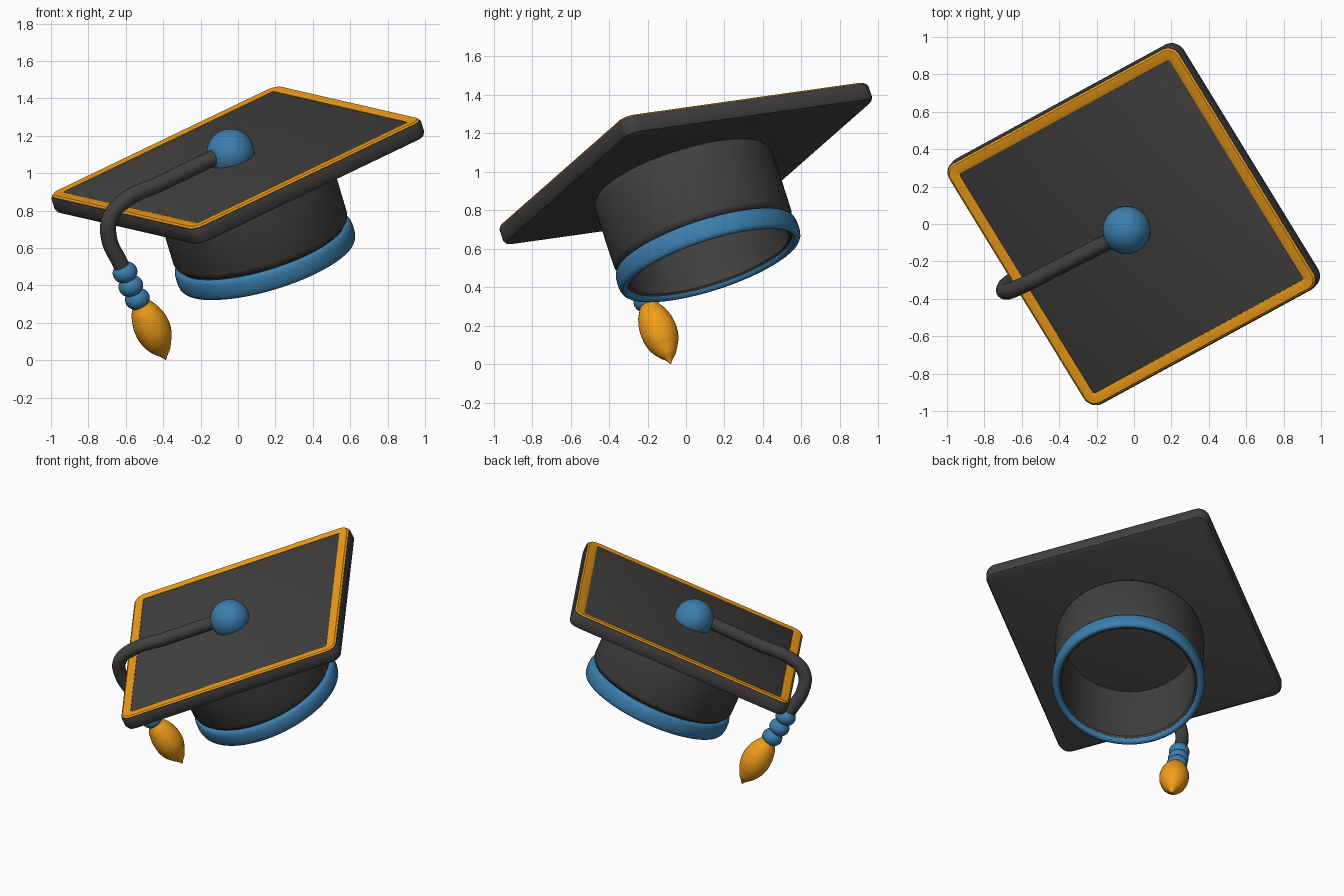
import bpy, bmesh, math
from mathutils import Matrix, Vector

if "Cube" in bpy.data.objects:
    bpy.data.objects.remove(bpy.data.objects["Cube"])

# Tilted frame of the cap: u, v lie in the board, n points out of its top
u = Vector((0.809, 0.441, 0.388)).normalized()
n = Vector((-0.273, -0.296, 0.914))
n = (n - u * n.dot(u)).normalized()
v = n.cross(u)


def frame(origin):
    m = Matrix((u, v, n)).transposed().to_4x4()
    m.translation = origin
    return m


def material(name, rgb):
    m = bpy.data.materials.new(name)
    m.diffuse_color = (*rgb, 1)
    m.use_nodes = True
    m.node_tree.nodes["Principled BSDF"].inputs["Base Color"].default_value = m.diffuse_color
    return m


DARK = material("charcoal", (0.055, 0.052, 0.05))
BLUE = material("blue", (0.045, 0.21, 0.42))
ORANGE = material("orange", (0.87, 0.34, 0.01))


def finish(ob, mat):
    ob.data.materials.append(mat)
    if ob.type == 'MESH':
        bpy.ops.object.select_all(action='DESELECT')
        ob.select_set(True)
        bpy.context.view_layer.objects.active = ob
        bpy.ops.object.shade_smooth_by_angle(angle=math.radians(40))
    return ob


def ring(half, radius, z, steps):
    """Rounded square outline; radius == half gives a circle."""
    pts = []
    for q, (sx, sy) in enumerate(((1, 1), (-1, 1), (-1, -1), (1, -1))):
        for i in range(steps):
            a = math.pi / 2 * (q + i / (steps if radius == half else steps - 1))
            pts.append((sx * (half - radius) + radius * math.cos(a),
                        sy * (half - radius) + radius * math.sin(a), z))
    return pts


def loft(name, profile, origin, mat, corner=None, steps=8, caps=False):
    """Skin outlines (size, height); corner = (outer half, outer corner radius)."""
    bm = bmesh.new()
    rings = []
    for half, z in profile:
        r = half if corner is None else max(0.012, corner[1] - (corner[0] - half))
        rings.append([bm.verts.new(p) for p in ring(half, r, z, steps)])
    pairs = list(zip(rings, rings[1:])) if caps else list(zip(rings, rings[1:] + rings[:1]))
    for a, b in pairs:
        for i in range(len(a)):
            j = (i + 1) % len(a)
            bm.faces.new((a[i], a[j], b[j], b[i]))
    if caps:
        bm.faces.new(rings[0])
        bm.faces.new(rings[-1])
    bmesh.ops.recalc_face_normals(bm, faces=bm.faces)
    me = bpy.data.meshes.new(name)
    bm.to_mesh(me)
    bm.free()
    ob = bpy.data.objects.new(name, me)
    bpy.context.collection.objects.link(ob)
    ob.matrix_world = frame(origin)
    return finish(ob, mat)


def tube(name, points, mat):
    """Smooth round tube through (x, y, z, radius) points."""
    cu = bpy.data.curves.new(name, 'CURVE')
    cu.dimensions = '3D'
    cu.bevel_depth, cu.bevel_resolution = 1, 8
    cu.use_fill_caps = True
    sp = cu.splines.new('BEZIER')
    sp.radius_interpolation = 'CARDINAL'
    sp.bezier_points.add(len(points) - 1)
    for bp, (x, y, z, r) in zip(sp.bezier_points, points):
        bp.co, bp.radius = (x, y, z), r
        bp.handle_left_type = bp.handle_right_type = 'AUTO'
    ob = bpy.data.objects.new(name, cu)
    bpy.context.collection.objects.link(ob)
    return finish(ob, mat)


def ball(name, centre, size, mat):
    bpy.ops.mesh.primitive_uv_sphere_add(segments=32, ring_count=20, radius=1)
    ob = bpy.context.object
    ob.name = name
    return_matrix = frame(Vector(centre))
    ob.matrix_world = return_matrix @ Matrix.Diagonal((*size, 1))
    return finish(ob, mat)


# Square board with softened edges, and its raised border
board_centre = Vector((0, 0, 1.04))
edge = (0.765, 0.075)
loft("board", [(0.735, -0.05), (0.755, -0.044), (0.765, -0.025), (0.765, 0.03),
               (0.76, 0.043), (0.75, 0.048)], board_centre, DARK, edge, caps=True)
loft("board_trim", [(0.757, 0.035), (0.757, 0.046), (0.748, 0.054), (0.70, 0.054),
                    (0.694, 0.051), (0.694, 0.035)], board_centre, ORANGE, edge)

# Hollow crown below the board, with a band round its opening
band_centre = Vector((0.143, 0.113, 0.572))
loft("crown", [(0.43, 0.46), (0.45, 0.458), (0.468, 0.448), (0.48, 0.43), (0.485, 0.405),
               (0.484, 0.09), (0.478, 0.07), (0.462, 0.055), (0.45, 0.05), (0.45, -0.035),
               (0.442, -0.045), (0.432, -0.035)], band_centre, DARK, steps=20)
band = []
for i in range(16):
    a = math.tau * i / 16
    c, s = math.cos(a), math.sin(a)
    band.append((0.469 + 0.026 * math.copysign(abs(c) ** 0.8, c),
                 -0.006 + 0.058 * math.copysign(abs(s) ** 0.8, s)))
loft("crown_band", band, band_centre, BLUE, steps=20)

# Button, cord over the edge, beads and tassel
ball("button", (-0.04, -0.033, 1.11), (0.128,) * 3, BLUE)
cord = [(-0.08, -0.065, 1.108), (-0.42, -0.238, 0.943), (-0.60, -0.33, 0.858),
        (-0.682, -0.362, 0.765), (-0.69, -0.338, 0.655), (-0.63, -0.287, 0.52),
        (-0.54, -0.21, 0.34)]
tube("cord", [(*p, 0.043) for p in cord], DARK)
for i, p in enumerate([(-0.604, -0.264, 0.47), (-0.573, -0.237, 0.397), (-0.538, -0.207, 0.328)]):
    ball(f"bead_{i + 1}", p, (0.067, 0.067, 0.058), BLUE)
tube("tassel", [(-0.525, -0.198, 0.315, 0.045), (-0.50, -0.177, 0.26, 0.076),
                (-0.462, -0.145, 0.18, 0.096), (-0.428, -0.115, 0.10, 0.080),
                (-0.402, -0.093, 0.045, 0.042), (-0.386, -0.08, 0.003, 0.004)], ORANGE)
